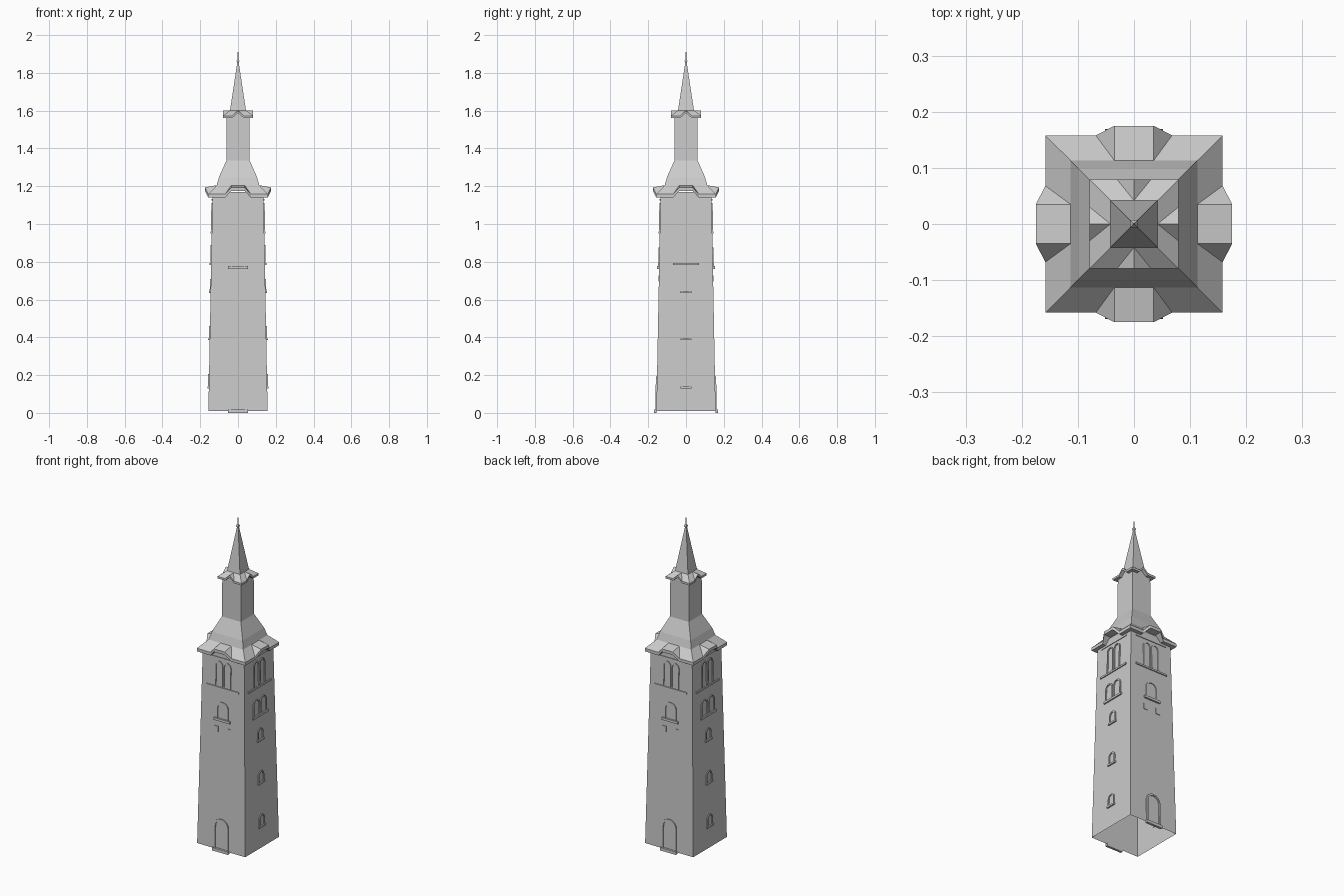
import bpy, bmesh
from math import pi, sin, cos
from mathutils import Matrix, Vector

cube = bpy.data.objects.get("Cube")
if cube:
    bpy.data.objects.remove(cube, do_unlink=True)

grey = bpy.data.materials.new("plain_grey")
grey.use_nodes = True
grey.diffuse_color = (0.6, 0.6, 0.6, 1)
bsdf = grey.node_tree.nodes["Principled BSDF"]
bsdf.inputs["Base Color"].default_value = (0.6, 0.6, 0.6, 1)
bsdf.inputs["Roughness"].default_value = 0.8

FRONT, LEFT, BACK, RIGHT = range(4)
BASE_Z, WALL_TOP = 0.01, 1.17


def finish(name, bm):
    bmesh.ops.remove_doubles(bm, verts=bm.verts, dist=0.00005)
    bmesh.ops.recalc_face_normals(bm, faces=bm.faces)
    mesh = bpy.data.meshes.new(name)
    bm.to_mesh(mesh)
    bm.free()
    mesh.materials.append(grey)
    obj = bpy.data.objects.new(name, mesh)
    bpy.context.collection.objects.link(obj)
    return obj


def half_width(z):
    return 0.157 - 0.019 * z


def on_wall(side, u, z, out):
    """Point on a leaning wall: u along it, z up, out from its surface."""
    return Matrix.Rotation(side * pi / 2, 3, 'Z') @ Vector((u, -half_width(z) - out, z))


def face(bm, points):
    bm.faces.new([bm.verts.new(p) for p in points])


# Square stack of (half width, height) rings
def square_tower(name, profile, cap=False):
    bm = bmesh.new()
    rings = [[bm.verts.new((sx * r, sy * r, z))
              for sx, sy in ((-1, -1), (1, -1), (1, 1), (-1, 1))] for r, z in profile]
    for a, b in zip(rings, rings[1:]):
        for i in range(4):
            j = (i + 1) % 4
            bm.faces.new((a[i], a[j], b[j], b[i]))
    if cap:
        bm.faces.new(rings[-1])
    return finish(name, bm)


# Eave skirt with a raised dormer in the middle of each side
def eave(name, corner, z_low, foot, flat, reach, z_high, inner, z_inner, thick, wall):
    bm = bmesh.new()
    outer = [(-corner, -corner, z_low), (-foot, -corner, z_low), (-flat, -reach, z_high),
             (flat, -reach, z_high), (foot, -corner, z_low), (corner, -corner, z_low)]
    top = [(-inner, -inner, z_inner), (-flat, -inner, z_inner),
           (flat, -inner, z_inner), (inner, -inner, z_inner)]
    under = [(x, y, z - thick) for x, y, z in outer]
    back = [(max(-wall, min(wall, x)), -wall, z) for x, y, z in under]
    polys = [(outer[0], outer[1], top[1], top[0]), (outer[1], outer[2], top[1]),
             (outer[3], outer[4], top[2]), (outer[4], outer[5], top[3], top[2])]
    if flat > 0:
        polys.append((outer[2], outer[3], top[2], top[1]))
    for i in range(5):
        if outer[i] != outer[i + 1] and abs(outer[i][0] - outer[i + 1][0]) > 0.0001:
            polys.append((under[i], under[i + 1], outer[i + 1], outer[i]))
            polys.append((back[i], back[i + 1], under[i + 1], under[i]))
    for side in range(4):
        turn = Matrix.Rotation(side * pi / 2, 3, 'Z')
        for poly in polys:
            face(bm, [turn @ Vector(p) for p in poly])
    return finish(name, bm)


# Raised strip around an arched opening
def arch_frame(name, side, u, z0, width, height, strip=0.007, out=0.005):
    bm = bmesh.new()

    def outline(r):
        spring = z0 + height - width / 2
        arc = [(u - r * cos(pi * i / 8), spring + r * sin(pi * i / 8)) for i in range(9)]
        return [(u - r, z0)] + arc + [(u + r, z0)]

    big, small = outline(width / 2), outline(width / 2 - strip)
    for i in range(len(big) - 1):
        a, b, c, d = big[i], big[i + 1], small[i + 1], small[i]
        face(bm, [on_wall(side, *p, out) for p in (a, b, c, d)])
        for p, q in ((a, b), (c, d)):
            face(bm, [on_wall(side, *p, 0), on_wall(side, *q, 0),
                      on_wall(side, *q, out), on_wall(side, *p, out)])
    return finish(name, bm)


# Block fixed to a wall, used for steps, sills and mouldings
def block(name, side, u, z0, width, height, out):
    bm = bmesh.new()
    grid = [[bm.verts.new(on_wall(side, u + s * width / 2, z, d)) for s in (-1, 1)]
            for z in (z0, z0 + height) for d in (-0.002, out)]
    bl, fl, bt, ft = grid
    for a, b in ((bl, fl), (fl, ft), (ft, bt), (bt, bl)):
        bm.faces.new((a[0], a[1], b[1], b[0]))
    for i in (0, 1):
        bm.faces.new((bl[i], fl[i], ft[i], bt[i]))
    return finish(name, bm)


# Main masses
square_tower("tower_walls", [(half_width(BASE_Z), BASE_Z), (half_width(WALL_TOP), WALL_TOP)])
eave("lower_eave", 0.158, 1.158, 0.068, 0.035, 0.175, 1.194, 0.113, 1.205, 0.018, 0.13)
square_tower("bell_roof", [(0.113, 1.205), (0.1, 1.25), (0.062, 1.335)])
square_tower("lantern_shaft", [(0.062, 1.335), (0.06, 1.585)])
eave("upper_eave", 0.079, 1.573, 0.03, 0.0, 0.079, 1.6, 0.042, 1.602, 0.012, 0.058)
square_tower("spire", [(0.042, 1.602), (0.004, 1.855)], cap=True)

# Finial
square_tower("finial", [(0.003, 1.85), (0.007, 1.86), (0.007, 1.866), (0.002, 1.875),
                        (0.0015, 1.91)], cap=True)
square_tower("lightning_rod", [(0.0005, 1.9), (0.0003, 2.0)], cap=True)

# Twin belfry openings and mouldings on all four sides
for side, label in enumerate(("front", "left", "back", "right")):
    for u in (-0.027, 0.027):
        arch_frame(label + "_belfry_frame", side, u, 0.965, 0.05, 0.145)
    block(label + "_belfry_sill", side, 0, 0.95, 0.21, 0.01, 0.006)
    block(label + "_top_moulding", side, 0, 1.125, 0.2, 0.008, 0.004)

# Doors, single windows and small openings on the front and back
for side, label in ((FRONT, "front"), (BACK, "back")):
    arch_frame(label + "_door_frame", side, 0, BASE_Z, 0.094, 0.182, 0.01, 0.006)
    block(label + "_door_step", side, 0, 0, 0.104, 0.017, 0.012)
    arch_frame(label + "_window_frame", side, 0, 0.775, 0.075, 0.1)
    block(label + "_window_sill", side, 0, 0.763, 0.104, 0.014, 0.01)
    for u in (-0.042, 0.042):
        block(label + "_small_shutter", side, u, 0.695, 0.028, 0.033, 0.003)

# Twin windows and a column of small windows on the flanks
for side, label in ((LEFT, "left"), (RIGHT, "right")):
    for u in (-0.032, 0.032):
        arch_frame(label + "_twin_frame", side, u, 0.795, 0.058, 0.095)
    block(label + "_twin_sill", side, 0, 0.782, 0.14, 0.012, 0.008)
    for z in (0.13, 0.385, 0.635):
        arch_frame(label + "_stair_window_frame", side, 0, z + 0.01, 0.05, 0.065)
        block(label + "_stair_window_sill", side, 0, z, 0.06, 0.01, 0.008)
